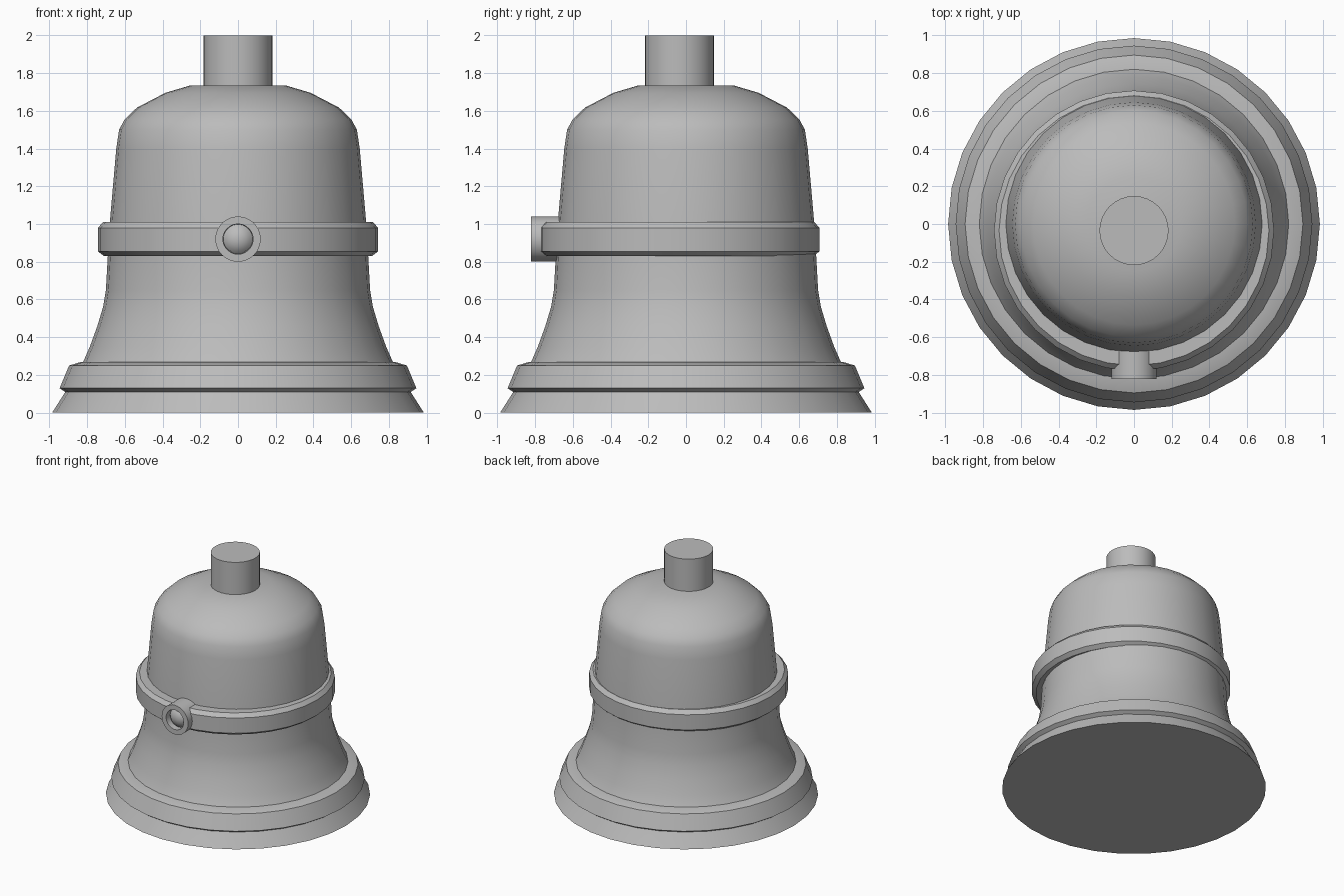
import bpy, bmesh, math

cube = bpy.data.objects.get("Cube")
if cube:
    bpy.data.objects.remove(cube, do_unlink=True)

SEGMENTS = 32
OFFSET_Y = -0.035  # the band and crown post sit slightly forward

grey = bpy.data.materials.new("plain grey")
grey.use_nodes = True
grey.diffuse_color = (0.5, 0.5, 0.5, 1)
grey.node_tree.nodes["Principled BSDF"].inputs["Base Color"].default_value = (0.5, 0.5, 0.5, 1)


def lathe(name, profile, location=(0, 0, 0), rotation=(0, 0, 0), closed=False, angle=30):
    """Turn a (radius, height) profile about z; cap the ends, or join them if closed."""
    bm = bmesh.new()
    rings = []
    for r, z in profile:
        ring = []
        for i in range(SEGMENTS):
            a = math.tau * i / SEGMENTS
            ring.append(bm.verts.new((r * math.cos(a), r * math.sin(a), z)))
        rings.append(ring)
    pairs = list(zip(rings, rings[1:]))
    if closed:
        pairs.append((rings[-1], rings[0]))
    else:
        bm.faces.new(rings[0][::-1])
        bm.faces.new(rings[-1])
    for low, high in pairs:
        for i in range(SEGMENTS):
            j = (i + 1) % SEGMENTS
            bm.faces.new((low[i], low[j], high[j], high[i]))
    bmesh.ops.recalc_face_normals(bm, faces=bm.faces)
    mesh = bpy.data.meshes.new(name)
    bm.to_mesh(mesh)
    bm.free()
    mesh.materials.append(grey)
    obj = bpy.data.objects.new(name, mesh)
    obj.location = location
    obj.rotation_euler = rotation
    bpy.context.collection.objects.link(obj)
    bpy.ops.object.select_all(action="DESELECT")
    obj.select_set(True)
    bpy.context.view_layer.objects.active = obj
    bpy.ops.object.shade_smooth_by_angle(angle=math.radians(angle))
    return obj


# Bell body with flared foot and rounded shoulder
lathe("bell_body", [
    (0.985, 0), (0.915, 0.11), (0.82, 0.27), (0.785, 0.35), (0.745, 0.46),
    (0.715, 0.56), (0.70, 0.65), (0.69, 0.83), (0.68, 1.0), (0.645, 1.4),
    (0.63, 1.5), (0.60, 1.555), (0.535, 1.617), (0.385, 1.695), (0.25, 1.735),
], angle=40)

# Raised ring around the foot
lathe("foot_ring", [
    (0.80, 0.11), (0.915, 0.11), (0.945, 0.13), (0.895, 0.25), (0.83, 0.27), (0.78, 0.27),
], closed=True, angle=25)

# Bevelled band around the waist
lathe("waist_band", [
    (0.62, 0.83), (0.71, 0.83), (0.742, 0.855), (0.742, 0.98), (0.715, 1.01), (0.62, 1.01),
], location=(0, OFFSET_Y, 0), closed=True)

# Post on the crown
lathe("crown_post", [(0.183, 1.68), (0.183, 2.0)], location=(0, OFFSET_Y, 0))

# Front knob: a socket with a small dome inside
lathe("front_knob", [
    (0.12, 0), (0.12, 0.22), (0.08, 0.22), (0.078, 0.17),
    (0.062, 0.187), (0.04, 0.2), (0.015, 0.207),
], location=(0, -0.6, 0.92), rotation=(math.pi / 2, 0, 0))
